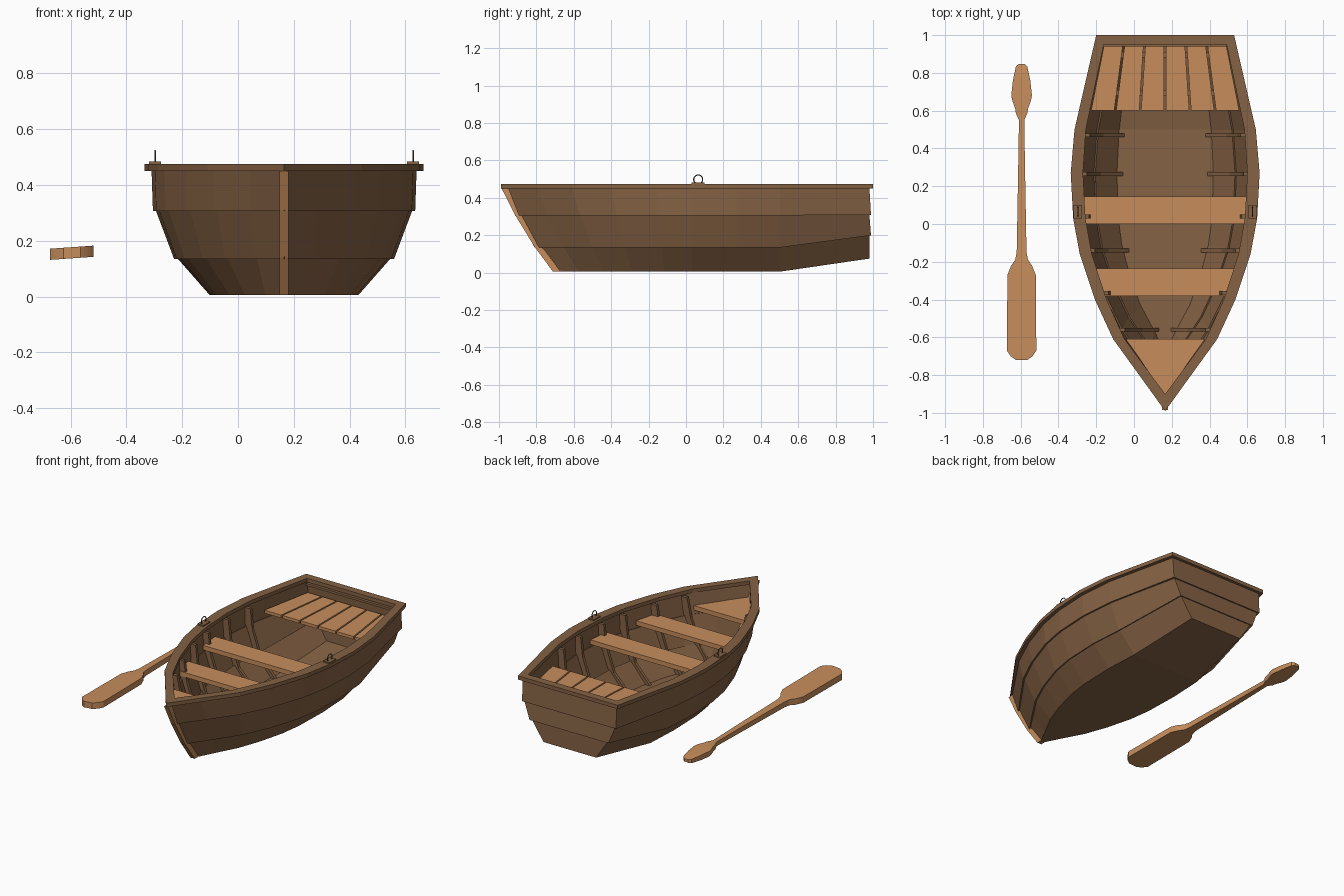
import bpy, bmesh, math
from mathutils import Vector

if "Cube" in bpy.data.objects:
    bpy.data.objects.remove(bpy.data.objects["Cube"])

CX = 0.165  # boat centreline


def material(name, rgb):
    m = bpy.data.materials.new(name)
    m.use_nodes = True
    m.diffuse_color = (*rgb, 1)
    m.node_tree.nodes["Principled BSDF"].inputs["Base Color"].default_value = (*rgb, 1)
    return m


BROWN = material("dark_brown_wood", (0.235, 0.122, 0.058))
TAN = material("light_tan_wood", (0.57, 0.27, 0.107))
METAL = material("dark_iron", (0.09, 0.06, 0.04))


def make(name, verts, faces, mat, dx=CX):
    mesh = bpy.data.meshes.new(name)
    mesh.from_pydata([(x + dx, y, z) for x, y, z in verts], [], faces)
    bm = bmesh.new()
    bm.from_mesh(mesh)
    bmesh.ops.recalc_face_normals(bm, faces=bm.faces)
    bm.to_mesh(mesh)
    bm.free()
    mesh.materials.append(mat)
    ob = bpy.data.objects.new(name, mesh)
    bpy.context.collection.objects.link(ob)
    return ob


def loft(name, rings, mat, caps=True, wrap=False, dx=CX):
    """Bridge closed rings of equal length, with end caps or wrapped round."""
    n, k = len(rings[0]), len(rings)
    faces = []
    for i in range(k if wrap else k - 1):
        j = (i + 1) % k
        for a in range(n):
            b = (a + 1) % n
            faces.append((i * n + a, i * n + b, j * n + b, j * n + a))
    if caps and not wrap:
        faces += [tuple(range(n)), tuple(range((k - 1) * n, k * n))]
    return make(name, [p for r in rings for p in r], faces, mat, dx)


def prism(name, outline, axis, thick, mat):
    """Extrude a flat outline along an axis."""
    off = Vector(axis) * thick
    return loft(name, [outline, [tuple(Vector(p) + off) for p in outline]], mat)


# Hull lines: station y with half width at the rim, then four levels up the side
STATIONS = [(0.98, 0.345), (0.5, 0.455), (0.27, 0.475), (0.03, 0.463),
            (-0.16, 0.428), (-0.4, 0.348), (-0.61, 0.25), (-0.8, 0.12)]
BOW = [-0.70, -0.80, -0.905, -0.975]
FACTOR = [0.56, 0.81, 0.97, 1.0]
HEIGHT = [0.005, 0.14, 0.312, 0.46]
STERN = [0.075, 0.205, 0.315, 0.46]


def side(level, grow=0.0, dz=0.0):
    """One side of the hull at a level, from stern to last station before the bow."""
    pts = []
    for i, (y, w) in enumerate(STATIONS):
        yy = y if y > 0 else y * BOW[level] / BOW[-1]
        z = STERN[level] if i == 0 else HEIGHT[level]
        pts.append((w * FACTOR[level] + grow, yy + (grow if i == 0 else 0), z + dz))
    return pts


def mirror_ring(pts, tip):
    return pts + [tip] + [(-x, y, z) for x, y, z in reversed(pts)]


def hull_ring(level, grow=0.0, dz=0.0):
    return mirror_ring(side(level, grow, dz), (0, BOW[level] - grow, HEIGHT[level] + dz))


def half_width(level, y):
    pts = side(level) + [(0, BOW[level], HEIGHT[level])]
    for (xa, ya, _), (xb, yb, _) in zip(pts, pts[1:]):
        if yb <= y <= ya:
            return xb + (xa - xb) * (y - yb) / (ya - yb)
    return 0.0


# Three overlapping strakes, each running round the sides and transom
for i, name in enumerate(["lower_strake", "middle_strake", "upper_strake"]):
    low = (0.0, 0.0) if i == 0 else (0.009, -0.006)
    strake = loft(name, [hull_ring(i, *low), hull_ring(i + 1)], BROWN, caps=False)
    mod = strake.modifiers.new("thickness", "SOLIDIFY")
    mod.thickness, mod.offset = 0.02, -1

# Bottom planking, rising towards the stern
edge = side(0)
rows = [[(x, y, z), (-x, y, z), (-x, y, z + 0.018), (x, y, z + 0.018)] for x, y, z in edge]
tip_x = 0.003
rows.append([(s * tip_x, BOW[0], HEIGHT[0] + d) for s, d in [(1, 0), (-1, 0), (-1, .018), (1, .018)]])
loft("bottom", rows, BROWN)

# Rim
outer = [(1.0, 0.365), (0.5, 0.48), (0.27, 0.50), (0.03, 0.487),
         (-0.16, 0.452), (-0.4, 0.372), (-0.61, 0.275)]
inner = [(0.95, 0.325), (0.5, 0.42), (0.27, 0.435), (0.03, 0.422),
         (-0.16, 0.388), (-0.4, 0.31), (-0.61, 0.215)]


def rim_ring(table, tip, z):
    return mirror_ring([(w, y, z) for y, w in table], (0, tip, z))


loft("rim", [rim_ring(outer, -0.99, 0.45), rim_ring(outer, -0.99, 0.475),
             rim_ring(inner, -0.9, 0.475), rim_ring(inner, -0.9, 0.45)], BROWN, wrap=True)
prism("transom_ledge", [(-0.325, 0.94, 0.43), (0.325, 0.94, 0.43), (0.33, 0.97, 0.43),
                        (-0.33, 0.97, 0.43)], (0, 0, 1), 0.015, BROWN)

# Stem strip down the bow
stem = []
for y, z in zip(BOW, HEIGHT):
    z = min(z, 0.45)
    stem.append([(-0.016, y + 0.03, z), (0.016, y + 0.03, z),
                 (0.016, y - 0.011, z), (-0.016, y - 0.011, z)])
loft("stem", stem, TAN)

# Ribs following the inside of the hull
for n, y in enumerate([0.47, 0.265, 0.04, -0.14, -0.365, -0.56]):
    w = [half_width(k, y) for k in range(4)]
    levels = [k for k in range(4) if w[k] > 0.05]
    zs = [0.02, 0.14, 0.31, 0.44]
    for s in (1, -1):
        outline = [(s * (w[k] - 0.012), y - 0.01, zs[k]) for k in levels]
        outline += [(s * (w[k] - (0.06 if k > 1 else 0.045)), y - 0.01, zs[k])
                    for k in reversed(levels)]
        prism(f"rib_{n}_{'left' if s > 0 else 'right'}", outline, (0, 1, 0), 0.02, BROWN)


# Benches and decks
def board(name, corners, thick=0.03, top=0.368):
    prism(name, [(x, y, top) for x, y in corners], (0, 0, -1), thick, TAN)


for name, y0, y1, w0, w1 in [("middle_bench", 0.0, 0.145, 0.422, 0.435),
                             ("front_bench", -0.38, -0.235, 0.325, 0.367)]:
    board(name, [(-w0, y0), (w0, y0), (w1, y1), (-w1, y1)])
board("bow_deck", [(-0.215, -0.61), (0.215, -0.61), (0, -0.905)])
for i in range(6):
    a, b, gap = i / 3 - 1, (i + 1) / 3 - 1, 0.005
    board(f"stern_plank_{i}", [(a * 0.397 + gap, 0.6), (b * 0.397 - gap, 0.6),
                               (b * 0.327 - gap, 0.955), (a * 0.327 + gap, 0.955)], 0.02, 0.38)
for i, y in enumerate([0.68, 0.88]):
    prism(f"plank_bearer_{i}", [(-0.33, y, 0.34), (0.33, y, 0.34), (0.33, y + 0.03, 0.34),
                                (-0.33, y + 0.03, 0.34)], (0, 0, 1), 0.02, BROWN)

# Oarlocks: base plate and ring
for s, label in [(1, "left"), (-1, "right")]:
    x = s * 0.462
    prism(f"oarlock_plate_{label}", [(x - 0.022, 0.03, 0.473), (x + 0.022, 0.03, 0.473),
          (x + 0.022, 0.1, 0.473), (x - 0.022, 0.1, 0.473)], (0, 0, 1), 0.01, BROWN)
    bpy.ops.mesh.primitive_torus_add(location=(CX + x, 0.065, 0.498), rotation=(0, math.pi / 2, 0),
                                     major_radius=0.024, minor_radius=0.003,
                                     major_segments=20, minor_segments=6)
    ring = bpy.context.object
    ring.name = f"oarlock_ring_{label}"
    ring.data.materials.append(METAL)
    bpy.ops.object.shade_smooth_by_angle()

# Oar: y, half width, half thickness along its length
OAR = [(0.848, 0.014, 0.01), (0.835, 0.03, 0.013), (0.76, 0.046, 0.016), (0.68, 0.055, 0.017),
       (0.65, 0.048, 0.017), (0.61, 0.034, 0.017), (0.585, 0.03, 0.016), (0.55, 0.014, 0.014),
       (0.3, 0.018, 0.016), (-0.15, 0.026, 0.018), (-0.19, 0.034, 0.019), (-0.22, 0.055, 0.02),
       (-0.27, 0.075, 0.02), (-0.67, 0.078, 0.02), (-0.7, 0.058, 0.02), (-0.72, 0.03, 0.02)]
rings = []
for y, w, t in OAR:
    tilt = 0.07 * w
    rings.append([(-w, y, 0.157 - t - tilt), (0, y, 0.157 - t), (w, y, 0.157 - t + tilt),
                  (w, y, 0.157 + t + tilt), (0, y, 0.157 + t), (-w, y, 0.157 + t - tilt)])
oar = loft("oar", rings, TAN, dx=-0.595)
bpy.ops.object.select_all(action="DESELECT")
oar.select_set(True)
bpy.context.view_layer.objects.active = oar
bpy.ops.object.shade_smooth_by_angle(angle=math.radians(30))
